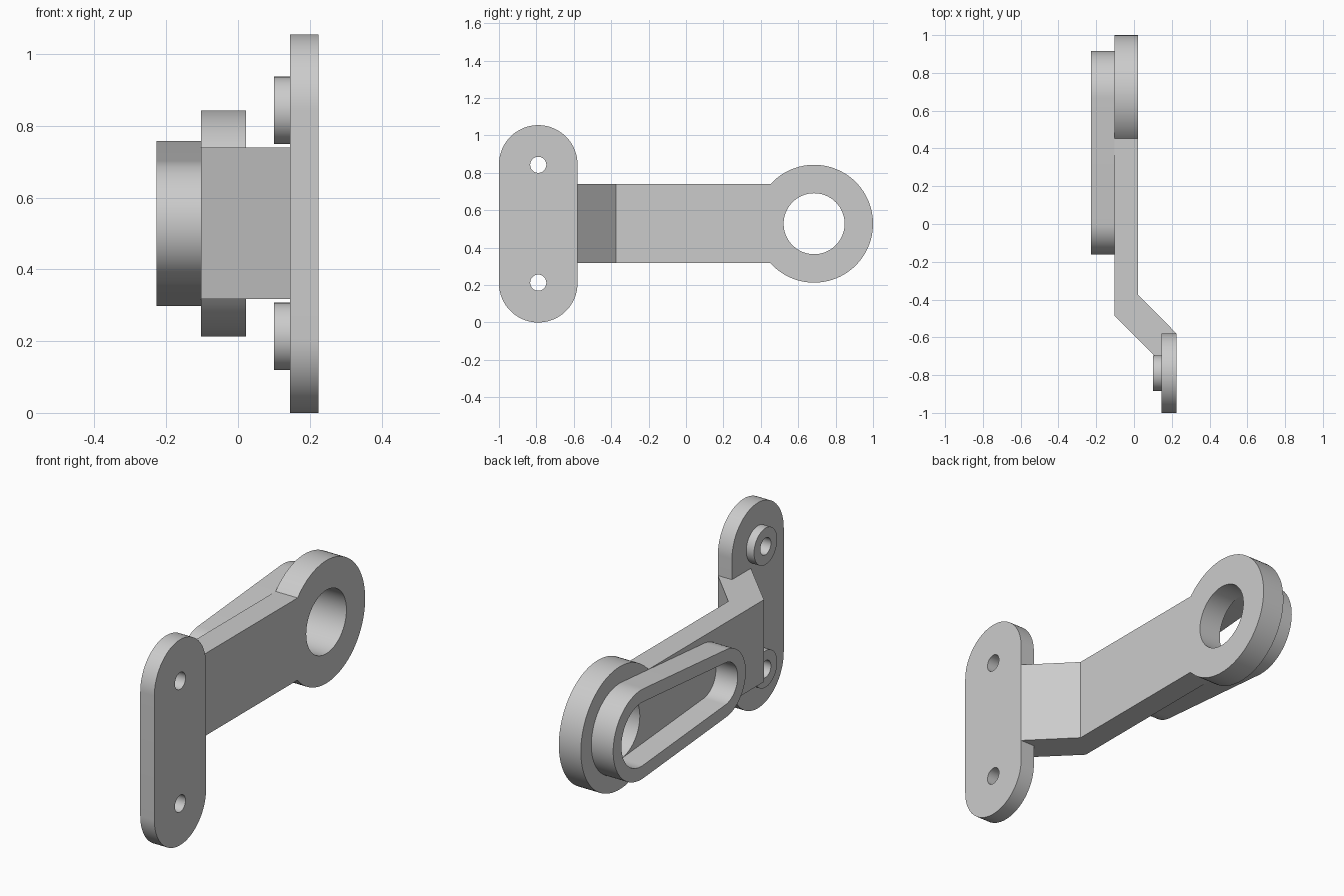
import bpy, bmesh
from math import pi, sin, cos, asin
from mathutils import Vector

cube = bpy.data.objects.get("Cube")
if cube:
    bpy.data.objects.remove(cube, do_unlink=True)

grey = bpy.data.materials.new("light grey")
grey.use_nodes = True
grey.diffuse_color = (0.6, 0.6, 0.6, 1)
grey.node_tree.nodes["Principled BSDF"].inputs["Base Color"].default_value = (0.6, 0.6, 0.6, 1)

MID_Z = 0.528            # height of the arm axis
EYE_Y = 0.685            # centre of the round end
MOUNT_Y = -0.79          # centre of the mounting plate
BOLT_Z = (0.213, 0.843)
ARM_X = (-0.103, 0.022)
PLATE_X = (0.145, 0.225)


def prism(name, points, offset):
    """Extrude a closed outline of 3D points along an offset."""
    bm = bmesh.new()
    base = bm.faces.new([bm.verts.new(p) for p in points])
    top = bmesh.ops.extrude_face_region(bm, geom=[base], use_keep_orig=True)
    verts = [v for v in top["geom"] if isinstance(v, bmesh.types.BMVert)]
    bmesh.ops.translate(bm, verts=verts, vec=Vector(offset))
    bmesh.ops.recalc_face_normals(bm, faces=bm.faces)
    mesh = bpy.data.meshes.new(name)
    bm.to_mesh(mesh)
    bm.free()
    mesh.materials.append(grey)
    obj = bpy.data.objects.new(name, mesh)
    bpy.context.collection.objects.link(obj)
    return obj


def arc(y, z, r, start, end, n):
    return [(y + r * cos(start + (end - start) * i / n),
             z + r * sin(start + (end - start) * i / n)) for i in range(n + 1)]


def side_prism(name, outline, x0, x1):
    return prism(name, [(x0, y, z) for y, z in outline], (x1 - x0, 0, 0))


def disc(name, y, z, r, x0, x1):
    return side_prism(name, arc(y, z, r, 0, 2 * pi, 96)[:-1], x0, x1)


def combine(obj, tool, operation):
    mod = obj.modifiers.new(operation.lower(), "BOOLEAN")
    mod.operation, mod.solver, mod.object = operation, "EXACT", tool
    bpy.context.view_layer.objects.active = obj
    bpy.ops.object.modifier_apply(modifier=mod.name)
    bpy.data.objects.remove(tool, do_unlink=True)


def tapered_slot(big, small, small_y):
    """Outline of two unequal circles joined by tangents."""
    a = pi / 2 + asin((small - big) / (EYE_Y - small_y))
    a = pi - a
    return (arc(EYE_Y, MID_Z, big, -a, a, 56)
            + arc(small_y, MID_Z, small, a, 2 * pi - a, 48))


# Mounting plate with rounded ends
plate_outline = (arc(MOUNT_Y, 0.845, 0.21, 0, pi, 48)
                 + arc(MOUNT_Y, 0.21, 0.21, pi, 2 * pi, 48))
plate = side_prism("mounting_plate", plate_outline, *PLATE_X)

# Bosses behind the plate, and bolt holes through both
parts = [plate]
for name, z in zip(("lower_boss", "upper_boss"), BOLT_Z):
    boss = disc(name, MOUNT_Y, z, 0.094, 0.101, PLATE_X[0])
    for part in (boss, plate):
        combine(part, disc("bolt_cutter", MOUNT_Y, z, 0.043, 0, 0.3), "DIFFERENCE")
    parts.append(boss)

# Cranked arm joined to the round eye
arm_outline = [(-0.103, EYE_Y), (-0.103, -0.485), (0.145, -0.733),
               (0.145, -0.58), (0.225, -0.58), (0.022, -0.375), (0.022, EYE_Y)]
arm = prism("arm", [(x, y, 0.318) for x, y in arm_outline], (0, 0, 0.422))
combine(arm, disc("eye", EYE_Y, MID_Z, 0.315, *ARM_X), "UNION")
combine(arm, disc("eye_cutter", EYE_Y, MID_Z, 0.163, -0.3, 0.2), "DIFFERENCE")
parts.append(arm)

# Raised tapered rim on the far face of the arm
rim = side_prism("slot_rim", tapered_slot(0.23, 0.174, 0.013), -0.227, ARM_X[0])
combine(rim, side_prism("slot_cutter", tapered_slot(0.163, 0.108, 0.013), -0.3, 0), "DIFFERENCE")
parts.append(rim)

# Smooth the curved walls, keep edges sharp
bpy.ops.object.select_all(action="DESELECT")
for part in parts:
    part.select_set(True)
bpy.context.view_layer.objects.active = plate
bpy.ops.object.shade_smooth_by_angle(angle=0.5)
